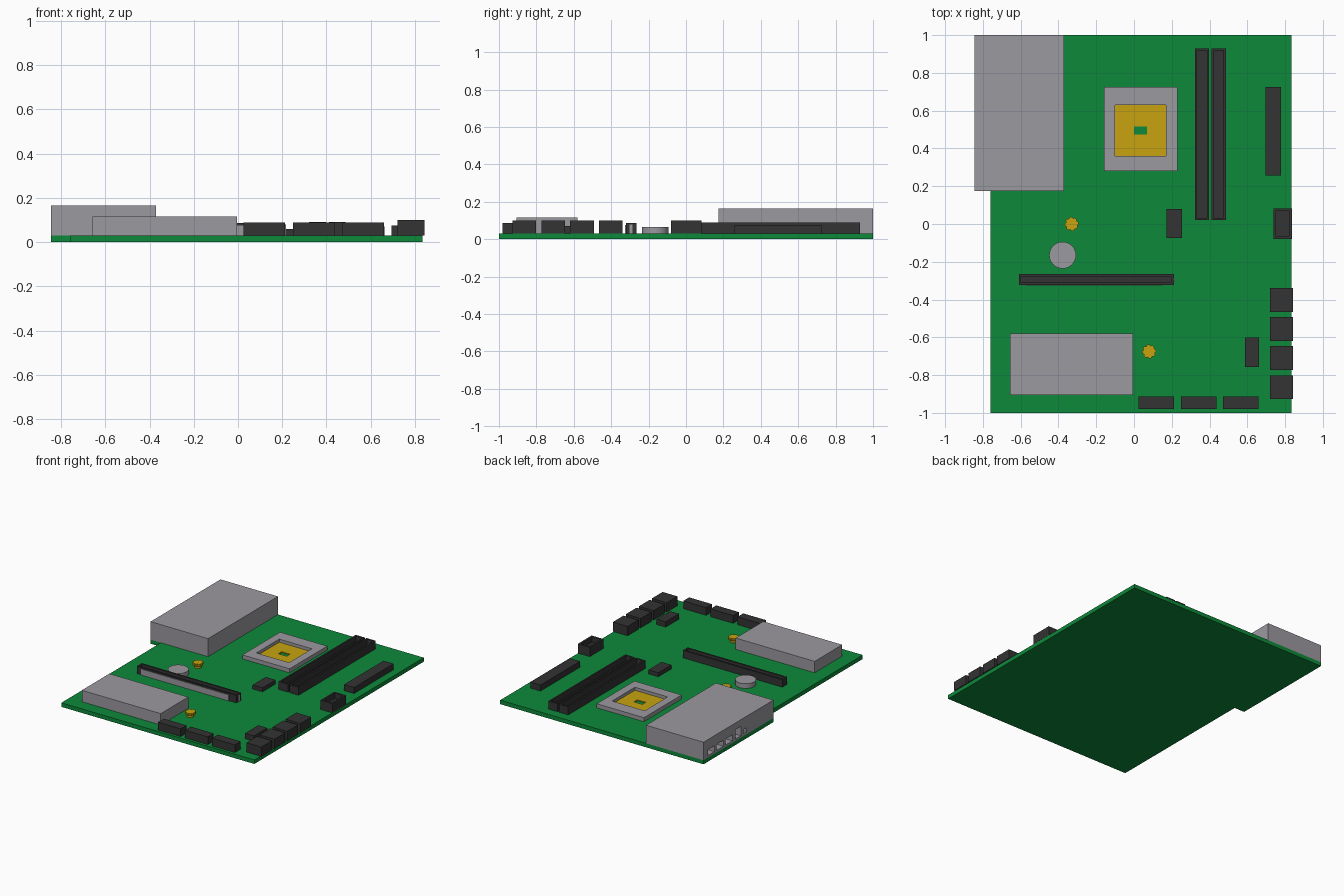
import bpy, bmesh, math
from mathutils import Matrix, Vector

if "Cube" in bpy.data.objects:
    bpy.data.objects.remove(bpy.data.objects["Cube"])


def material(name, rgb):
    m = bpy.data.materials.new(name)
    m.diffuse_color = (*rgb, 1)
    m.use_nodes = True
    m.node_tree.nodes["Principled BSDF"].inputs["Base Color"].default_value = m.diffuse_color
    return m


GREEN = material("board green", (0.004, 0.25, 0.042))
GREY = material("metal grey", (0.33, 0.32, 0.35))
BLACK = material("plastic black", (0.034, 0.033, 0.034))
GOLD = material("contact gold", (0.58, 0.37, 0.005))
TOP = 0.03  # upper surface of the board


def finish(name, bm, *mats):
    bmesh.ops.recalc_face_normals(bm, faces=bm.faces)
    me = bpy.data.meshes.new(name)
    bm.to_mesh(me)
    bm.free()
    for m in mats:
        me.materials.append(m)
    ob = bpy.data.objects.new(name, me)
    bpy.context.collection.objects.link(ob)
    return ob


def box(name, x0, x1, y0, y1, z1, mat, z0=TOP, rim=0, depth=0):
    """Box from its limits, with an optional recess in its top."""
    bm = bmesh.new()
    size = Vector((x1 - x0, y1 - y0, z1 - z0))
    mid = Vector((x0 + x1, y0 + y1, z0 + z1)) / 2
    bmesh.ops.create_cube(bm, size=1, matrix=Matrix.Translation(mid) @ Matrix.Diagonal((*size, 1)))
    if depth:
        bm.normal_update()
        f = max(bm.faces, key=lambda q: q.normal.z)
        bmesh.ops.inset_individual(bm, faces=[f], thickness=rim)
        bmesh.ops.inset_individual(bm, faces=[f], thickness=0, depth=-depth)
    return finish(name, bm, mat)


def prism(name, pts, z0, z1, mat):
    """Upright prism over a flat outline."""
    bm = bmesh.new()
    f = bm.faces.new([bm.verts.new((x, y, z0)) for x, y in pts])
    r = bmesh.ops.extrude_face_region(bm, geom=[f])
    bmesh.ops.translate(bm, vec=(0, 0, z1 - z0),
                        verts=[v for v in r["geom"] if isinstance(v, bmesh.types.BMVert)])
    return finish(name, bm, mat)


def ring(x, y, radii, n):
    return [(x + radii[i % len(radii)] * math.cos(math.tau * i / n),
             y + radii[i % len(radii)] * math.sin(math.tau * i / n)) for i in range(n)]


def cut(target, cutter):
    cutter.hide_render = True
    cutter.hide_set(True)
    mod = target.modifiers.new("opening", 'BOOLEAN')
    mod.object = cutter
    mod.solver = 'EXACT'


# Circuit board with a tab beneath the port block
prism("board", [(-0.76, -1), (0.835, -1), (0.835, 1), (-0.845, 1), (-0.845, 0.175), (-0.76, 0.175)],
      0, TOP, GREEN)

# Rear port block with openings along its outer side
ports = box("port_block", -0.845, -0.37, 0.175, 1, 0.165, GREY)
for i, (y0, y1, z0, z1) in enumerate([(0.87, 0.95, 0.045, 0.09), (0.765, 0.845, 0.045, 0.09),
                                      (0.66, 0.74, 0.045, 0.09), (0.56, 0.625, 0.045, 0.115),
                                      (0.49, 0.53, 0.05, 0.08)]):
    cut(ports, box(f"port_cutter_{i}", -0.9, -0.78, y0, y1, z1, GREY, z0))

# Processor socket frame, contact plate with a central window
socket = box("socket_frame", -0.16, 0.23, 0.28, 0.725, 0.06, GREY)
cut(socket, box("socket_cutter", -0.1, 0.17, 0.36, 0.63, 0.1, GREY, 0))
plate = box("socket_contacts", -0.1, 0.17, 0.36, 0.63, 0.037, GOLD)
cut(plate, box("window_cutter", 0.0, 0.07, 0.475, 0.515, 0.1, GOLD, 0))

# Memory slots
for i, x in enumerate((0.322, 0.411)):
    box(f"memory_slot_{i}", x, x + 0.076, 0.02, 0.93, 0.09, BLACK, rim=0.017, depth=0.04)

# Expansion slot with grey strips on its front and right end
box("expansion_slot", -0.61, 0.212, -0.322, -0.265, 0.086, BLACK, rim=0.018, depth=0.04)
box("expansion_slot_strip", -0.575, 0.15, -0.326, -0.322, 0.075, GREY)
box("expansion_slot_end", 0.212, 0.216, -0.302, -0.285, 0.08, GREY)

# Chipset cover and battery
box("chipset_cover", -0.657, -0.005, -0.905, -0.58, 0.115, GREY)
battery = prism("battery", ring(-0.378, -0.165, [0.071], 32), TOP, 0.065, GREY)

# Gold posts: stem below a notched cap
for i, (x, y) in enumerate(((-0.33, 0), (0.08, -0.675))):
    prism(f"post_stem_{i}", ring(x, y, [0.024], 12), TOP, 0.05, GOLD)
    prism(f"post_cap_{i}", ring(x, y, [0.037, 0.037, 0.031], 24), 0.05, 0.067, GOLD)

# Front headers
for i in range(3):
    x = 0.025 + i * 0.2235
    box(f"front_header_{i}", x, x + 0.188, -0.98, -0.912, 0.088, BLACK)

# Drive connectors along the right edge
for i in range(4):
    y = -0.927 + i * 0.154
    box(f"drive_connector_{i}", 0.72, 0.842, y, y + 0.126, 0.1, BLACK)

# Remaining connectors and chip
box("power_connector", 0.695, 0.778, 0.258, 0.725, 0.075, BLACK)
box("edge_connector", 0.738, 0.836, -0.08, 0.082, 0.1, BLACK, rim=0.02, depth=0.04)
box("small_header", 0.588, 0.662, -0.757, -0.6, 0.07, BLACK)
box("chip", 0.173, 0.255, -0.075, 0.08, 0.06, BLACK)

# Smooth the round battery wall
bpy.context.view_layer.objects.active = battery
battery.select_set(True)
bpy.ops.object.shade_smooth_by_angle()
